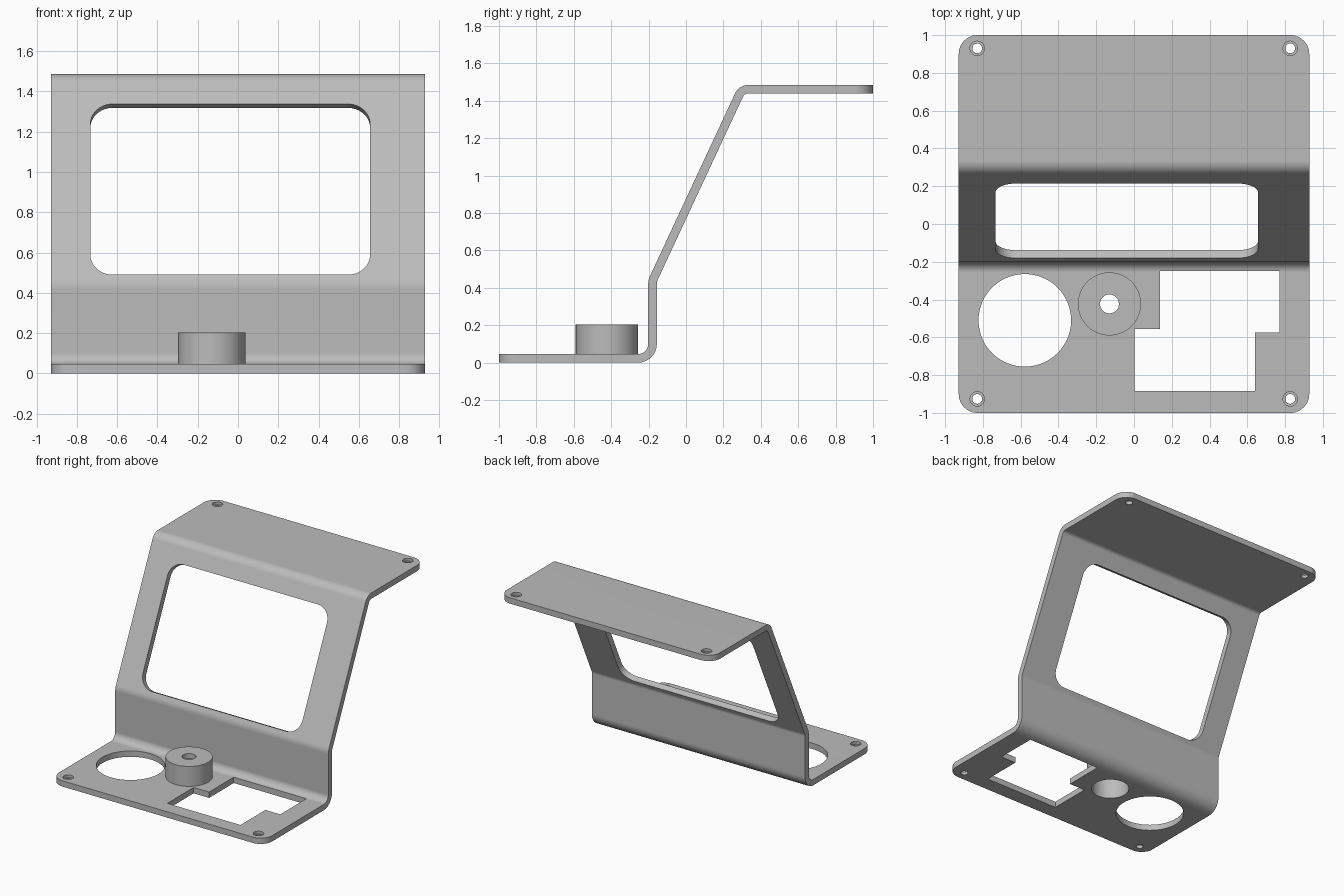
import bpy, bmesh, math
from mathutils import Vector, Matrix

if "Cube" in bpy.data.objects:
    bpy.data.objects.remove(bpy.data.objects["Cube"])

W, T = 0.928, 0.046          # half width, sheet thickness
grey = bpy.data.materials.new("plain grey")
grey.diffuse_color = (0.5, 0.5, 0.5, 1)
grey.use_nodes = True
grey.node_tree.nodes["Principled BSDF"].inputs["Base Color"].default_value = grey.diffuse_color


def rounded(points, radii, closed, steps=12):
    """Replace the corners of a 2D path with tangent arcs."""
    out, n = [], len(points)
    for i, (p, r) in enumerate(zip(points, radii)):
        p = Vector(p)
        if r == 0 or (not closed and i in (0, n - 1)):
            out.append(p)
            continue
        a = (Vector(points[i - 1]) - p).normalized()
        b = (Vector(points[(i + 1) % n]) - p).normalized()
        half = a.angle(b) / 2
        centre = p + (a + b).normalized() * (r / math.sin(half))
        start = p + a * (r / math.tan(half)) - centre
        end = p + b * (r / math.tan(half)) - centre
        sweep = math.atan2(start.x * end.y - start.y * end.x, start.dot(end))
        for k in range(steps + 1):
            out.append(centre + Matrix.Rotation(sweep * k / steps, 2) @ start)
    return out


def prism(name, outline, low, high, matrix=Matrix()):
    """Extrude a 2D outline from low to high along local z."""
    bm = bmesh.new()
    face = bm.faces.new([bm.verts.new((p[0], p[1], low)) for p in outline])
    new = bmesh.ops.extrude_face_region(bm, geom=[face])["geom"]
    bmesh.ops.translate(bm, vec=(0, 0, high - low),
                        verts=[v for v in new if isinstance(v, bmesh.types.BMVert)])
    bm.transform(matrix)
    bmesh.ops.recalc_face_normals(bm, faces=bm.faces)
    mesh = bpy.data.meshes.new(name)
    bm.to_mesh(mesh)
    bm.free()
    mesh.materials.append(grey)
    obj = bpy.data.objects.new(name, mesh)
    bpy.context.collection.objects.link(obj)
    return obj


def circle(x, y, r, n=64):
    return [(x + r * math.cos(2 * math.pi * i / n), y + r * math.sin(2 * math.pi * i / n))
            for i in range(n)]


def rectangle(x0, x1, y0, y1, r):
    return rounded([(x0, y0), (x1, y0), (x1, y1), (x0, y1)], [r] * 4, True)


def boolean(obj, cutter, operation="DIFFERENCE"):
    mod = obj.modifiers.new("cut", "BOOLEAN")
    mod.operation, mod.solver, mod.object = operation, "EXACT", cutter
    bpy.context.view_layer.objects.active = obj
    bpy.ops.object.modifier_apply(modifier=mod.name)
    bpy.data.objects.remove(cutter)


# Bent sheet: rounded centre line offset to both sides, extruded across x
path = rounded([(-1, T / 2), (-0.179, T / 2), (-0.179, 0.438), (0.298, 1.462), (1, 1.462)],
               [0, 0.078, 0.078, 0.055, 0], False)
left, right = [], []
for i, p in enumerate(path):
    d = (path[min(i + 1, len(path) - 1)] - path[max(i - 1, 0)]).normalized()
    if i in (1, len(path) - 2):
        d = Vector((1, 0))
    normal = Vector((-d.y, d.x)) * T / 2
    left.append(p + normal)
    right.append(p - normal)
to_side = Matrix(((0, 0, 1, 0), (1, 0, 0, 0), (0, 1, 0, 0), (0, 0, 0, 1)))
bracket = prism("bent_bracket", left + right[::-1], -W, W, to_side)

# Rounded outer corners
boolean(bracket, prism("corner_trim", rectangle(-W, W, -1, 1, 0.1), -0.5, 2), "INTERSECT")

# Window, cut square to the sloping panel
slope = Vector((0, 0.477, 1.024)).normalized()
out = Vector((1, 0, 0)).cross(slope)
mid = Vector((0, 0.039, 0.906))
frame = Matrix(((1, slope.x, out.x, mid.x), (0, slope.y, out.y, mid.y),
                (0, slope.z, out.z, mid.z), (0, 0, 0, 1)))
boolean(bracket, prism("window_cut", rectangle(-0.733, 0.656, -0.47, 0.465, 0.11),
                       -0.1, 0.1, frame))

# Base openings: round port, stepped port, bore under the knob
boolean(bracket, prism("round_port", circle(-0.578, -0.51, 0.245, 96), -0.1, 0.2))
boolean(bracket, prism("stepped_port", [
    (0.138, -0.25), (0.77, -0.25), (0.77, -0.574), (0.64, -0.574),
    (0.64, -0.883), (0.003, -0.883), (0.003, -0.556), (0.138, -0.556)], -0.1, 0.2))
boolean(bracket, prism("knob_bore", circle(-0.13, -0.423, 0.135), -0.1, 0.2))

# Counterbored screw holes in the four corners
for x in (-0.83, 0.827):
    for y, top in ((-0.926, T), (0.93, 1.485)):
        boolean(bracket, prism("screw_hole", circle(x, y, 0.026, 32), top - 0.1, top + 0.1))
        boolean(bracket, prism("screw_head", circle(x, y, 0.038, 32), top - 0.022, top + 0.1))

# Hollow knob housing with a shaft hole
knob = prism("knob_housing", circle(-0.13, -0.423, 0.167), T - 0.002, 0.203)
boolean(knob, prism("housing_bore", circle(-0.13, -0.423, 0.135), 0, 0.165))
boolean(knob, prism("shaft_hole", circle(-0.13, -0.423, 0.05), 0, 0.3))

# Smooth bends and bores, crisp edges elsewhere
for obj in (bracket, knob):
    bpy.ops.object.select_all(action="DESELECT")
    obj.select_set(True)
    bpy.context.view_layer.objects.active = obj
    bpy.ops.object.shade_smooth_by_angle(angle=math.radians(30))
    mod = obj.modifiers.new("weighted", "WEIGHTED_NORMAL")
    mod.keep_sharp = True
